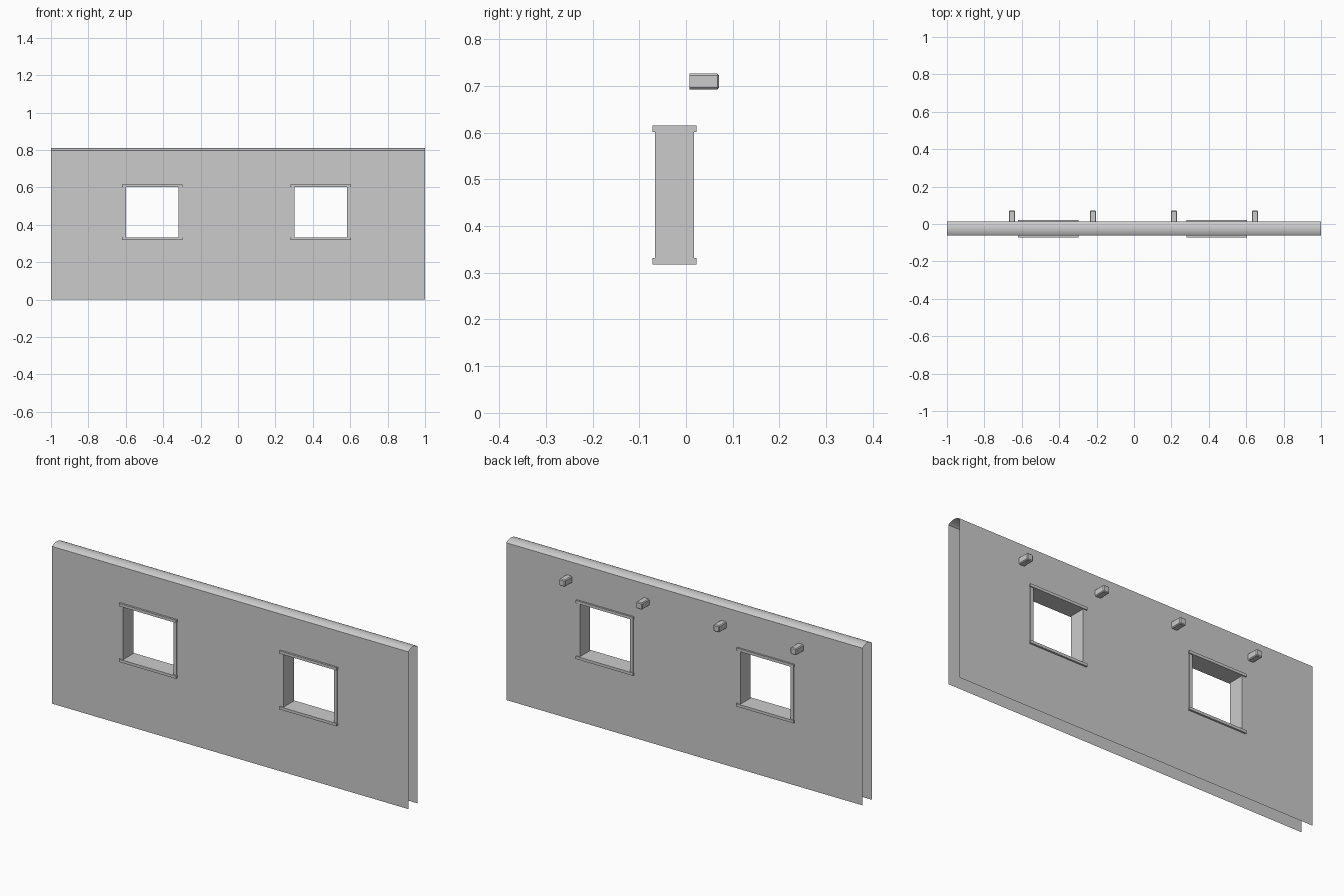
import bpy, bmesh, math

cube = bpy.data.objects.get("Cube")
if cube:
    bpy.data.objects.remove(cube, do_unlink=True)

plaster = bpy.data.materials.new("grey_plaster")
plaster.use_nodes = True
grey = (0.6, 0.6, 0.6, 1)
plaster.diffuse_color = grey
plaster.node_tree.nodes["Principled BSDF"].inputs["Base Color"].default_value = grey


def finish(name, bm):
    bmesh.ops.recalc_face_normals(bm, faces=bm.faces)
    mesh = bpy.data.meshes.new(name)
    bm.to_mesh(mesh)
    bm.free()
    mesh.materials.append(plaster)
    obj = bpy.data.objects.new(name, mesh)
    bpy.context.collection.objects.link(obj)
    return obj


def box(name, x, y, z, bevel=0):
    """Box from (min, max) pairs; bevel spares the edges of the -y end."""
    bm = bmesh.new()
    bmesh.ops.create_cube(bm, size=1)
    for v in bm.verts:
        v.co = [r[0] if c < 0 else r[1] for c, r in zip(v.co, (x, y, z))]
    if bevel:
        edges = [e for e in bm.edges if any(v.co.y > y[0] + 0.001 for v in e.verts)]
        bmesh.ops.bevel(bm, geom=edges, offset=bevel, segments=1, affect='EDGES')
    return finish(name, bm)


FRONT, BACK = -0.062, 0.013
MID, HALF = (FRONT + BACK) / 2, (BACK - FRONT) / 2
EAVE, RISE = 0.798, 0.012
SILL, HEAD = 0.332, 0.601       # clear window opening
WINDOWS = {"right": -0.458, "left": 0.443}
OPEN, JAMB, LEDGE = 0.141, 0.017, 0.161

# Hollow wall: open profile swept along x, leaving out the window cells
radius = (HALF ** 2 + RISE ** 2) / (2 * RISE)
sweep = math.asin(HALF / radius)
levels = [0, SILL - 0.006, HEAD + 0.006]
profile = [(FRONT, z) for z in levels]
for i in range(13):
    a = sweep * (i / 6 - 1)
    profile.append((MID + radius * math.sin(a), EAVE + RISE - radius * (1 - math.cos(a))))
profile += [(BACK, z) for z in reversed(levels)]

hole = OPEN + 0.008
columns = [-1] + [c + s * hole for c in WINDOWS.values() for s in (-1, 1)] + [1]
bm = bmesh.new()
grid = [[bm.verts.new((x, y, z)) for y, z in profile] for x in columns]
window_rows = (1, len(profile) - 3)
for c in range(len(columns) - 1):
    for r in range(len(profile) - 1):
        if c % 2 == 1 and r in window_rows:
            continue
        bm.faces.new((grid[c][r], grid[c + 1][r], grid[c + 1][r + 1], grid[c][r + 1]))
wall = finish("wall", bm)
bpy.ops.object.select_all(action='DESELECT')
wall.select_set(True)
bpy.context.view_layer.objects.active = wall
bpy.ops.object.shade_smooth_by_angle(angle=math.radians(20))

# Window frames: two jambs between a sill and a lintel
for side, cx in WINDOWS.items():
    ledge_x, ledge_y = (cx - LEDGE, cx + LEDGE), (-0.072, 0.022)
    box(side + "_window_sill", ledge_x, ledge_y, (0.318, SILL))
    box(side + "_window_lintel", ledge_x, ledge_y, (HEAD, 0.615))
    for label, s in (("right", -1), ("left", 1)):
        xs = sorted((cx + s * OPEN, cx + s * (OPEN + JAMB)))
        box(f"{side}_window_{label}_jamb", xs, (-0.066, 0.017), (SILL, HEAD))

# Beam ends sticking out of the back
for i in range(4):
    x = -0.652 + 0.433 * i
    box(f"beam_end_{i + 1}", (x - 0.017, x + 0.017), (0.007, 0.071), (0.693, 0.727), 0.004)
